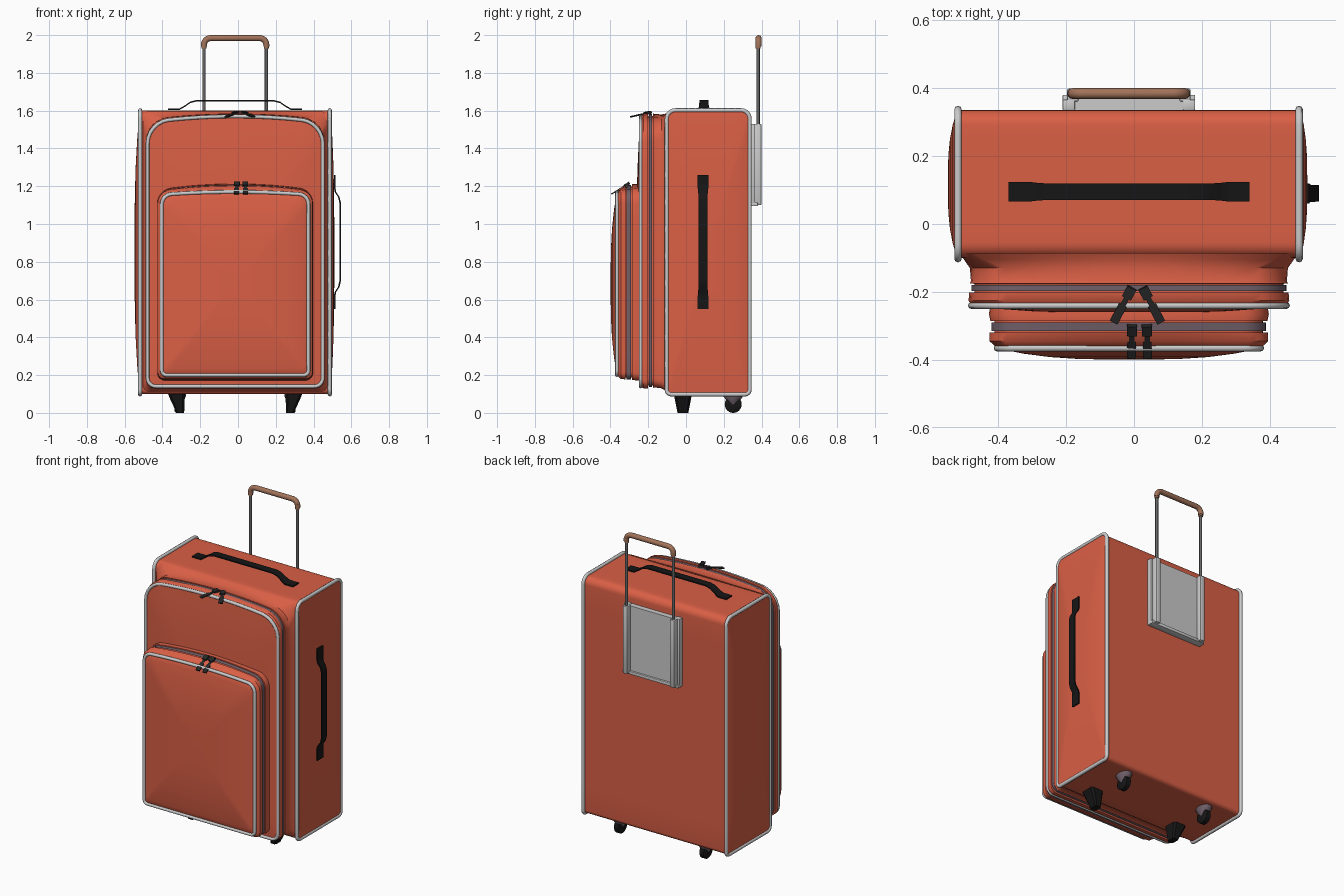
import bpy, bmesh, math
from mathutils import Vector

if "Cube" in bpy.data.objects:
    bpy.data.objects.remove(bpy.data.objects["Cube"])

CX = -0.015  # suitcase centre line


def material(name, rgb):
    m = bpy.data.materials.new(name)
    m.diffuse_color = (*rgb, 1)
    m.use_nodes = True
    m.node_tree.nodes["Principled BSDF"].inputs["Base Color"].default_value = m.diffuse_color
    return m


FABRIC = material("orange_fabric", (0.70, 0.115, 0.06))
ZIP = material("zipper_tape", (0.16, 0.115, 0.14))
BLACK = material("black_rubber", (0.008, 0.008, 0.008))
PULL = material("dark_metal", (0.02, 0.02, 0.02))
BROWN = material("brown_grip", (0.36, 0.17, 0.10))
PIPING = material("light_trim", (0.55, 0.55, 0.55))
STEEL = material("steel", (0.13, 0.13, 0.13))


def finish(ob, mat, angle=40):
    ob.data.materials.clear()
    ob.data.materials.append(mat)
    bpy.ops.object.select_all(action='DESELECT')
    ob.select_set(True)
    bpy.context.view_layer.objects.active = ob
    bpy.ops.object.shade_smooth_by_angle(angle=math.radians(angle))
    return ob


def from_bmesh(name, bm, mat, angle=40):
    bmesh.ops.recalc_face_normals(bm, faces=bm.faces)
    me = bpy.data.meshes.new(name)
    bm.to_mesh(me)
    bm.free()
    ob = bpy.data.objects.new(name, me)
    bpy.context.collection.objects.link(ob)
    return finish(ob, mat, angle)


def outline(a0, a1, b0, b1, r_bot, r_top, arch=0, n=6, edge=10):
    """Rounded rectangle in 2D with an arched top edge."""
    pts = []
    for ca, cb, r, start in ((a1 - r_bot, b0 + r_bot, r_bot, -90), (a1 - r_top, b1 - r_top, r_top, 0),
                             (a0 + r_top, b1 - r_top, r_top, 90), (a0 + r_bot, b0 + r_bot, r_bot, 180)):
        for i in range(n + 1):
            t = math.radians(start + 90 * i / n)
            pts.append(Vector((ca + r * math.cos(t), cb + r * math.sin(t))))
    out, m = [], len(pts)
    for i, p in enumerate(pts):
        out.append(p.copy())
        if i % (n + 1) == n:  # subdivide the straight edges
            q = pts[(i + 1) % m]
            out += [p.lerp(q, k / edge) for k in range(1, edge)]
    mid, half = (a0 + a1) / 2, (a1 - a0) / 2
    for p in out:
        k = max(0, (p.y - b0) / (b1 - b0))
        p.y += arch * (1 - ((p.x - mid) / half) ** 2) * k ** 4
    return out


def dome(ring, bulge):
    """Concentric rings that close a ring with a pillow shape."""
    lo = Vector([min(p[i] for p in ring) for i in range(3)])
    hi = Vector([max(p[i] for p in ring) for i in range(3)])
    c = (lo + hi) / 2
    return [[c + (p - c) * s + bulge * (1 - s ** 3) for p in ring] for s in (0.93, 0.8, 0.6, 0.4, 0.2, 0.05)]


def loft(name, rings, mat, caps=True, angle=40):
    bm = bmesh.new()
    rows = [[bm.verts.new(p) for p in r] for r in rings]
    n = len(rows[0])
    for r, s in zip(rows, rows[1:]):
        for i in range(n):
            bm.faces.new((r[i], r[(i + 1) % n], s[(i + 1) % n], s[i]))
    if caps:
        bm.faces.new(rows[0])
        bm.faces.new(rows[-1])
    return from_bmesh(name, bm, mat, angle)


def tube(name, pts, radius, mat, cyclic=False, sides=2):
    cu = bpy.data.curves.new(name, 'CURVE')
    cu.dimensions = '3D'
    cu.bevel_depth, cu.bevel_resolution, cu.use_fill_caps = radius, sides, True
    sp = cu.splines.new('POLY')
    sp.points.add(len(pts) - 1)
    for q, p in zip(sp.points, pts):
        q.co = (*p, 1)
    sp.use_cyclic_u = cyclic
    ob = bpy.data.objects.new(name, cu)
    bpy.context.collection.objects.link(ob)
    bpy.ops.object.select_all(action='DESELECT')
    ob.select_set(True)
    bpy.context.view_layer.objects.active = ob
    bpy.ops.object.convert(target='MESH')
    return finish(bpy.context.object, mat, 50)


def box(name, lo, hi, mat, bevel=0.0):
    bm = bmesh.new()
    bmesh.ops.create_cube(bm, size=1)
    for v in bm.verts:
        v.co = Vector([(lo[i] + hi[i]) / 2 + v.co[i] * (hi[i] - lo[i]) for i in range(3)])
    if bevel:
        bmesh.ops.bevel(bm, geom=bm.edges[:], offset=bevel, segments=2, affect='EDGES', profile=0.5)
    return from_bmesh(name, bm, mat, 35)


# Main body: side profile swept across the width, with pillowed sides
def side_ring(x, inset=0.0):
    return [Vector((x, p.x, p.y)) for p in
            outline(-0.1 + inset, 0.335 - inset, 0.1 + inset, 1.6 - inset, 0.025, 0.045)]


hw = 0.505
left, right = side_ring(CX - hw), side_ring(CX + hw)
loft("body", dome(left, Vector((-0.028, 0, 0)))[::-1] + [left, side_ring(CX - 0.3), side_ring(CX + 0.3), right]
     + dome(right, Vector((0.02, 0, 0))), FABRIC)
for name, x in (("left", CX - hw + 0.002), ("right", CX + hw - 0.004)):
    tube(name + "_side_piping", side_ring(x, -0.002), 0.011, PIPING, True)


# Front pockets: lofted front to back, with a zipper groove
def front_ring(y, half, z0, z1, rb, rt, arch):
    return [Vector((p.x, y, p.y)) for p in outline(CX - half, CX + half, z0, z1, rb, rt, arch)]


def pocket(name, sections, zip_index, bulge):
    rings = [front_ring(*s) for s in sections]
    loft(name, rings + dome(rings[-1], Vector((0, -bulge, 0))), FABRIC)
    a, b = sections[zip_index], sections[zip_index + 1]
    grow = [front_ring(y, s[1] + 0.009, s[2] - 0.009, s[3] + 0.009, *s[4:])
            for s, y in ((a, a[0] - 0.004), (b, b[0] + 0.004))]
    loft(name + "_zipper", grow, ZIP, caps=False)
    tube(name + "_piping", front_ring(*sections[-1]), 0.010, PIPING, True)


pocket("large_pocket", [
    (-0.085, 0.50, 0.105, 1.595, 0.03, 0.04, 0.0),
    (-0.105, 0.485, 0.115, 1.575, 0.04, 0.06, 0.01),
    (-0.13, 0.468, 0.13, 1.55, 0.045, 0.10, 0.03),
    (-0.168, 0.465, 0.135, 1.55, 0.045, 0.11, 0.033),
    (-0.175, 0.468, 0.132, 1.552, 0.045, 0.11, 0.033),
    (-0.176, 0.455, 0.145, 1.54, 0.04, 0.105, 0.033),
    (-0.201, 0.455, 0.145, 1.54, 0.04, 0.105, 0.033),
    (-0.202, 0.470, 0.13, 1.552, 0.045, 0.11, 0.033),
    (-0.225, 0.472, 0.13, 1.55, 0.045, 0.11, 0.033),
    (-0.240, 0.464, 0.14, 1.537, 0.045, 0.11, 0.033)], 5, 0.022)
pocket("small_pocket", [
    (-0.225, 0.405, 0.17, 1.175, 0.04, 0.07, 0.03),
    (-0.265, 0.412, 0.172, 1.18, 0.04, 0.07, 0.033),
    (-0.285, 0.408, 0.175, 1.178, 0.04, 0.07, 0.033),
    (-0.286, 0.395, 0.187, 1.166, 0.035, 0.065, 0.033),
    (-0.319, 0.395, 0.187, 1.166, 0.035, 0.065, 0.03),
    (-0.320, 0.410, 0.177, 1.175, 0.035, 0.065, 0.028),
    (-0.345, 0.410, 0.18, 1.172, 0.035, 0.06, 0.02),
    (-0.365, 0.388, 0.2, 1.155, 0.025, 0.05, 0.015)], 3, 0.034)


# Straps: flat ribbons swept along a path
def strap(name, path, width_dir, half, thick_dir, mat, thick=0.004):
    w, t = Vector(width_dir) * half, Vector(thick_dir) * thick
    loft(name, [[Vector(p) + w + t, Vector(p) - w + t, Vector(p) - w - t, Vector(p) + w - t] for p in path],
         mat, angle=35)


STEP = ((-1, 0.006, 1.08), (-0.83, 0.006, 1.08), (-0.75, 0.022, 0.95), (-0.67, 0.042, 0.9), (-0.58, 0.05, 0.9))
STEP = STEP + tuple((-u, h, w) for u, h, w in STEP[::-1])


def handle(name, place, half, out):
    rings = []
    for u, h, w in STEP:
        p, side, t = Vector(place(u, h)), Vector((0, half * w, 0)), Vector(out) * 0.004
        rings.append([p + side + t, p - side + t, p - side - t, p + side - t])
    loft(name, rings, BLACK, angle=40)


handle("top_handle", lambda u, h: (CX + 0.355 * u, 0.095, 1.602 + h), 0.027, (0, 0, 1))
handle("side_handle", lambda u, h: (0.494 + h * 0.94 + 0.012 * (abs(u) > 0.8), 0.09, 0.905 + 0.355 * u),
       0.027, (1, 0, 0))

# Zipper pulls: slider plus hanging tab
for name, (x0, y0, z0), (x1, y1, z1) in (
        ("large_pull_left", (-0.015, -0.205, 1.588), (-0.06, -0.29, 1.568)),
        ("large_pull_right", (0.035, -0.205, 1.588), (0.08, -0.29, 1.568)),
        ("small_pull_left", (-0.006, -0.315, 1.208), (-0.008, -0.395, 1.158)),
        ("small_pull_right", (0.038, -0.315, 1.208), (0.04, -0.395, 1.158))):
    a, b = Vector((x0, y0, z0)), Vector((x1, y1, z1))
    side = (b - a).cross(Vector((0, 0, 1))).normalized()
    up = side.cross(b - a).normalized()
    strap(name + "_slider", (a - (b - a) * 0.2, a + (b - a) * 0.15), side, 0.015, up, PULL, 0.007)
    strap(name + "_link", (a, a.lerp(b, 0.5)), side, 0.008, up, PULL, 0.003)
    strap(name + "_tab", (a.lerp(b, 0.4), b), side, 0.013, up, PULL, 0.003)

# Telescopic handle: back plate, rails, tubes and grip
box("handle_plate", (CX - 0.175, 0.33, 1.105), (CX + 0.175, 0.368, 1.525), PIPING)
box("plate_bottom_rim", (CX - 0.195, 0.335, 1.095), (CX + 0.195, 0.38, 1.115), PIPING, 0.003)
for name, s in (("left", -1), ("right", 1)):
    x = CX + s * 0.165
    box(name + "_plate_edge", (x + s * 0.012 - 0.018, 0.335, 1.1), (x + s * 0.012 + 0.018, 0.366, 1.53), PIPING, 0.003)
    box(name + "_rail", (x - 0.017, 0.36, 1.1), (x + 0.017, 0.399, 1.53), PIPING, 0.006)
    tube(name + "_tube", [(x, 0.382, 1.2), (x, 0.382, 1.95)], 0.009, STEEL)
    tube(name + "_grip_collar", [(x, 0.382, 1.93), (x, 0.382, 1.965)], 0.0135, BROWN)
arc = [Vector((-0.165, 0, 1.94))] + [
    Vector((-0.13 - 0.035 * math.cos(t), 0, 1.949 + 0.035 * math.sin(t)))
    for t in [math.pi / 2 * i / 6 for i in range(7)]]
grip = [p + Vector((CX, 0.384, 0)) for p in arc]
grip += [Vector((CX - p.x, 0.384, p.z)) for p in arc[::-1]]
tube("handle_grip", grip, 0.016, BROWN, sides=4)

# Front feet (tapered blocks) and rear wheels with brackets
for name, s in (("left", -1), ("right", 1)):
    def foot_ring(x0, x1, y0, y1, z, c):
        pts = ((x0 + c, y0), (x1 - c, y0), (x1, y0 + c), (x1, y1 - c),
               (x1 - c, y1), (x0 + c, y1), (x0, y1 - c), (x0, y0 + c))
        return [Vector((CX + s * px, py, z)) for px, py in pts]
    loft(name + "_foot", [foot_ring(0.265, 0.36, -0.065, 0.032, 0.112, 0.012),
                          foot_ring(0.267, 0.345, -0.06, 0.027, 0.075, 0.012),
                          foot_ring(0.27, 0.31, -0.045, 0.012, 0.0, 0.008)], BLACK, angle=25)
    x = CX + s * 0.3
    loft(name + "_wheel_bracket", [
        [Vector((x + w * math.cos(t), 0.25 + d * math.sin(t), z)) for t in [math.tau * i / 16 for i in range(16)]]
        for w, d, z in ((0.04, 0.055, 0.108), (0.04, 0.055, 0.092), (0.028, 0.032, 0.06), (0.018, 0.012, 0.04))], ZIP)
    loft(name + "_wheel", [
        [Vector((x + dx, 0.25 + r * math.cos(t), 0.045 + r * math.sin(t))) for t in [math.tau * i / 24 for i in range(24)]]
        for dx, r in ((-0.02, 0.037), (-0.014, 0.045), (0.014, 0.045), (0.02, 0.037))], BLACK)
